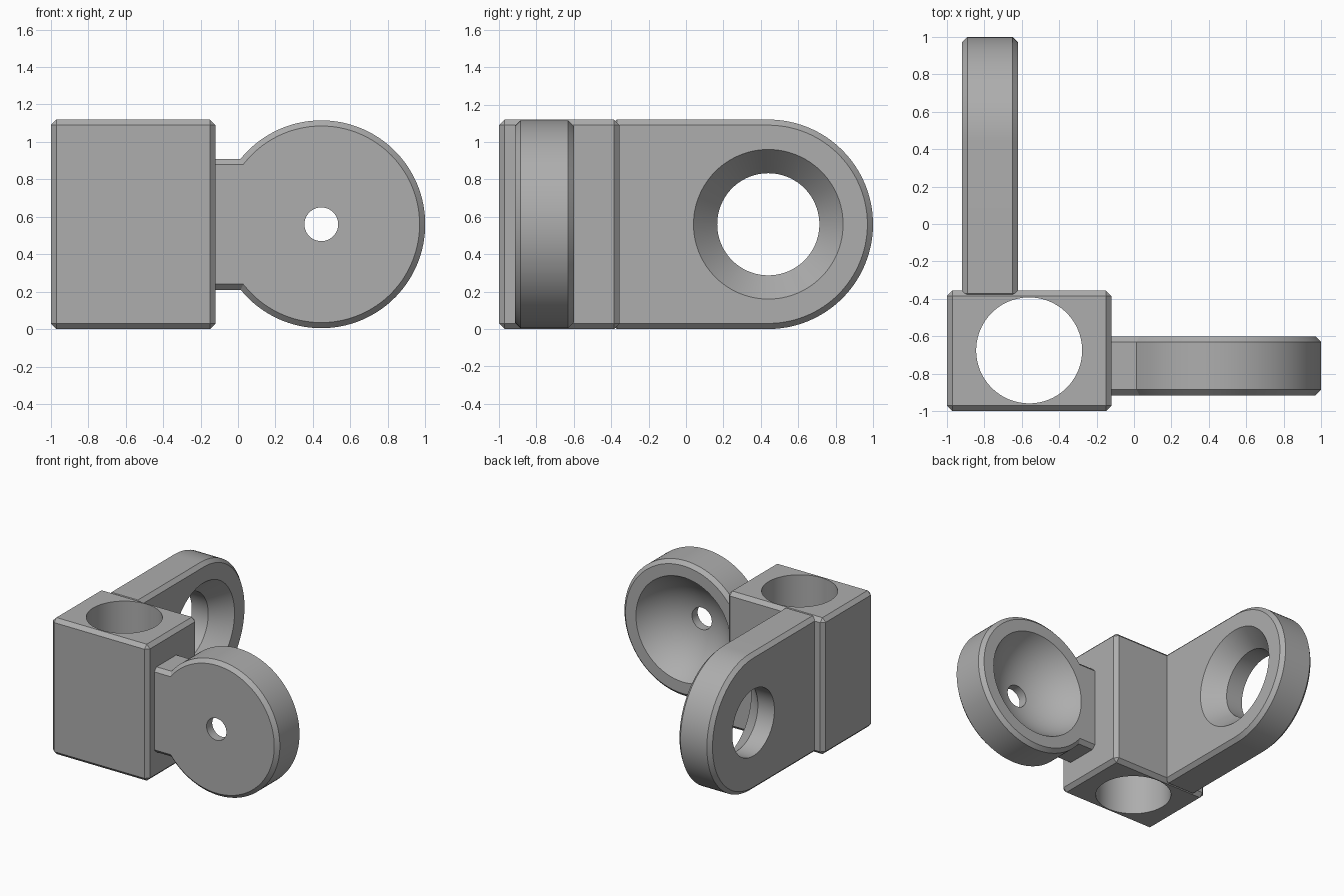
import bpy, bmesh, math
from mathutils import Matrix, Vector

old = bpy.data.objects.get("Cube")
if old:
    bpy.data.objects.remove(old, do_unlink=True)

GREY = (0.42, 0.42, 0.42, 1.0)
grey = bpy.data.materials.new("plain grey")
grey.use_nodes = True
grey.diffuse_color = GREY
grey.node_tree.nodes["Principled BSDF"].inputs["Base Color"].default_value = GREY

CHAMFER = 0.03
MID = 0.56
ARC = 96


def to_object(name, bm):
    bmesh.ops.recalc_face_normals(bm, faces=bm.faces)
    mesh = bpy.data.meshes.new(name)
    bm.to_mesh(mesh)
    bm.free()
    mesh.materials.append(grey)
    obj = bpy.data.objects.new(name, mesh)
    bpy.context.collection.objects.link(obj)
    return obj


def arc(cx, cz, r, start, end, n):
    return [(cx + r * math.cos(start + (end - start) * i / n),
             cz + r * math.sin(start + (end - start) * i / n)) for i in range(n + 1)]


def slab(name, outline, place, depth):
    """Extrude a flat outline; place(u, v, d) maps it into space."""
    bm = bmesh.new()
    face = bm.faces.new([bm.verts.new(place(u, v, 0)) for u, v in outline])
    out = bmesh.ops.extrude_face_region(bm, geom=[face])
    shift = Vector(place(0, 0, depth)) - Vector(place(0, 0, 0))
    verts = [g for g in out["geom"] if isinstance(g, bmesh.types.BMVert)]
    bmesh.ops.translate(bm, verts=verts, vec=shift)
    return to_object(name, bm)


def lathe_cutter(name, profile, origin, axis):
    """Spin (radius, distance) points about an axis to make a hidden cutter."""
    bm = bmesh.new()
    pts = [(0, profile[0][1])] + profile + [(0, profile[-1][1])]
    verts = [bm.verts.new((r, 0, d)) for r, d in pts]
    edges = [bm.edges.new(pair) for pair in zip(verts, verts[1:])]
    bmesh.ops.spin(bm, geom=verts + edges, cent=(0, 0, 0), axis=(0, 0, 1),
                   angle=math.tau, steps=ARC, use_merge=True)
    bmesh.ops.remove_doubles(bm, verts=bm.verts, dist=0.0001)
    turn = Vector((0, 0, 1)).rotation_difference(Vector(axis)).to_matrix().to_4x4()
    bm.transform(Matrix.Translation(origin) @ turn)
    obj = to_object(name, bm)
    obj.hide_render = True
    obj.hide_set(True)
    return obj


def finish(obj, cutter):
    """Chamfer the sharp edges, cut the opening and shade."""
    bevel = obj.modifiers.new("chamfer", 'BEVEL')
    bevel.width = CHAMFER
    bevel.segments = 1
    bevel.limit_method = 'ANGLE'
    bevel.angle_limit = math.radians(60)
    cut = obj.modifiers.new("opening", 'BOOLEAN')
    cut.operation = 'DIFFERENCE'
    cut.solver = 'EXACT'
    cut.object = cutter
    bpy.ops.object.select_all(action='DESELECT')
    obj.select_set(True)
    bpy.context.view_layer.objects.active = obj
    for mod in ("chamfer", "opening"):
        bpy.ops.object.modifier_apply(modifier=mod)
    bpy.data.objects.remove(cutter, do_unlink=True)
    bpy.ops.object.shade_smooth_by_angle(angle=math.radians(25))


# Corner block with a vertical bore
block = slab("corner_block", [(-1, -1), (-0.12, -1), (-0.12, -0.355), (-1, -0.355)],
             lambda u, v, d: (u, v, d), 2 * MID)
finish(block, lathe_cutter("bore", [(0.283, -0.2), (0.283, 1.4)], (-0.56, -0.675, 0), (0, 0, 1)))

# Rounded plate running backwards, countersunk on its inner side
outline = [(-0.4, 2 * MID), (-0.4, 0)] + arc(0.44, MID, MID, -math.pi / 2, math.pi / 2, ARC // 2)
plate = slab("rounded_plate", outline, lambda u, v, d: (-0.92 + d, u, v), 0.3)
finish(plate, lathe_cutter("countersink", [(0.273, -0.2), (0.273, 0.15), (0.4, 0.3), (0.4, 0.4)],
                           (-0.92, 0.44, MID), (1, 0, 0)))

# Round cup on a short neck, hollowed from the back
CX, R, NECK, DEPTH = 0.445, 0.555, 0.35, 0.315
swing = math.pi - math.asin(NECK / R)
outline = [(-0.16, MID + NECK), (-0.16, MID - NECK)] + arc(CX, MID, R, -swing, swing, ARC)
cup = slab("cup_with_neck", outline, lambda u, v, d: (u, -0.915 + d, v), DEPTH)
RIM, BOWL, HOLE = 0.43, 0.25, 0.09
ball = (RIM ** 2 + BOWL ** 2) / (2 * BOWL)
centre = DEPTH - BOWL + ball
low, high = math.asin(HOLE / ball), math.asin(RIM / ball)
bowl = [(r, centre - h) for h, r in arc(0, 0, ball, low, high, 20)]
finish(cup, lathe_cutter("bowl", [(HOLE, -0.2)] + bowl + [(RIM, 0.5)],
                         (CX, -0.915, MID), (0, 1, 0)))
